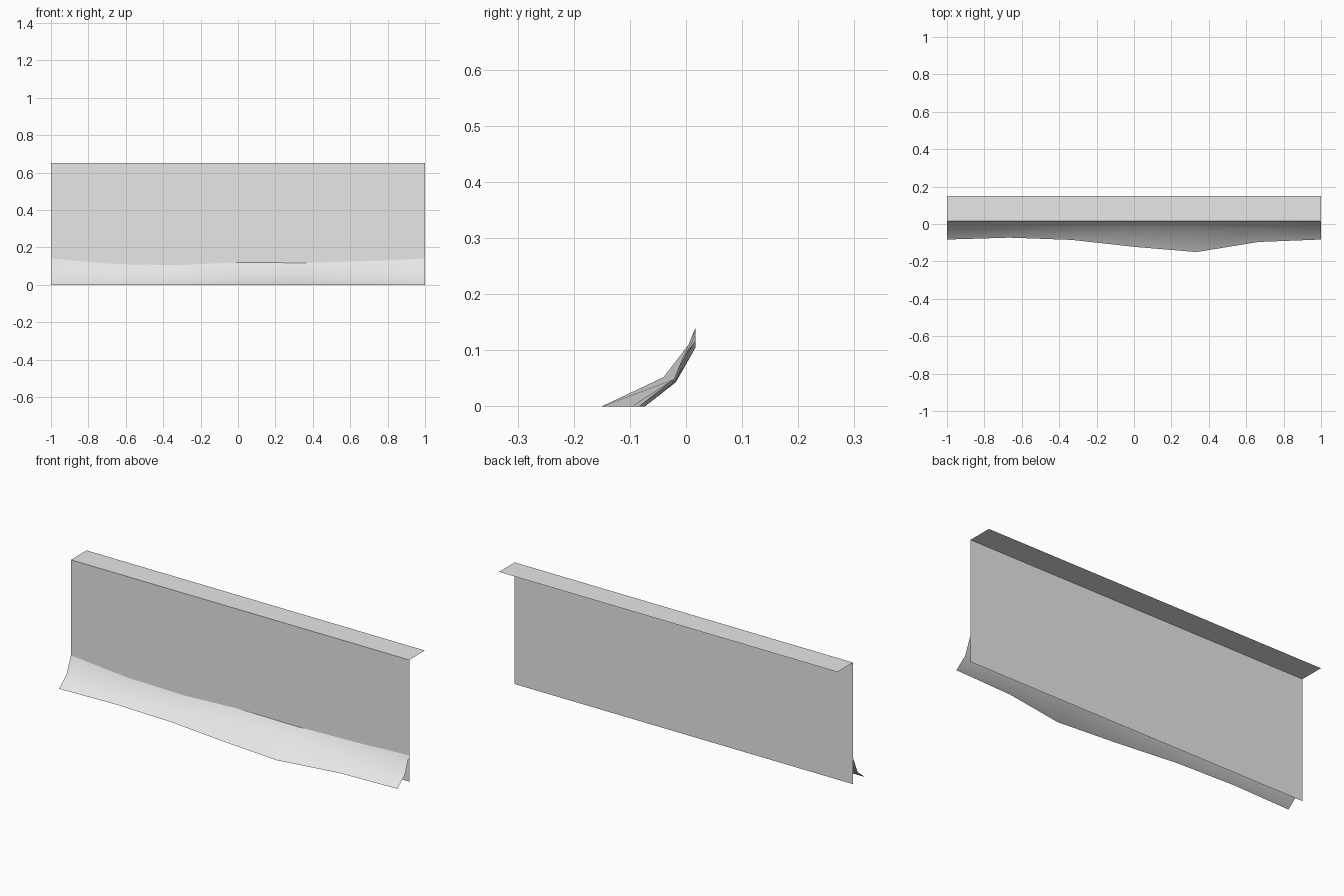
import bpy
import bmesh

cube = bpy.data.objects.get("Cube")
if cube:
    bpy.data.objects.remove(cube, do_unlink=True)

grey = bpy.data.materials.new("light_grey")
grey.use_nodes = True
grey.diffuse_color = (0.8, 0.8, 0.8, 1)
grey.node_tree.nodes["Principled BSDF"].inputs["Base Color"].default_value = (0.8, 0.8, 0.8, 1)

WALL_Y = 0.018
HEIGHT = 0.65
DEPTH = 0.15


def loft(name, rows, smooth=False):
    """Join equal-length rows of points, listed bottom to top, into an open sheet."""
    bm = bmesh.new()
    grid = [[bm.verts.new(p) for p in row] for row in rows]
    for low, high in zip(grid, grid[1:]):
        for i in range(len(low) - 1):
            face = bm.faces.new((low[i], low[i + 1], high[i + 1], high[i]))
            face.smooth = smooth
    mesh = bpy.data.meshes.new(name)
    bm.to_mesh(mesh)
    bm.free()
    mesh.materials.append(grey)
    obj = bpy.data.objects.new(name, mesh)
    bpy.context.collection.objects.link(obj)
    return obj


def line(y, z):
    return [(-1, y, z), (1, y, z)]


# Upright panel and the flat ledge running back from its top
loft("wall_panel", [line(WALL_Y, 0), line(WALL_Y, HEIGHT)])
loft("top_ledge", [line(WALL_Y, HEIGHT), line(DEPTH, HEIGHT)])

# Drift banked against the foot: toe y, bend (y, z) and crest z for each station
stations = [
    (-0.083, -0.020, 0.050, 0.140),
    (-0.073, -0.018, 0.043, 0.111),
    (-0.085, -0.020, 0.043, 0.105),
    (-0.122, -0.030, 0.048, 0.120),
    (-0.150, -0.040, 0.052, 0.117),
    (-0.096, -0.022, 0.048, 0.126),
    (-0.083, -0.020, 0.050, 0.140),
]
toe, bend, crest = [], [], []
for i, (toe_y, bend_y, bend_z, crest_z) in enumerate(stations):
    x = -1 + i / 3
    toe.append((x, toe_y, 0))
    bend.append((x, bend_y, bend_z))
    crest.append((x, WALL_Y - 0.001, crest_z))
loft("banked_drift", [toe, bend, crest], smooth=True)
